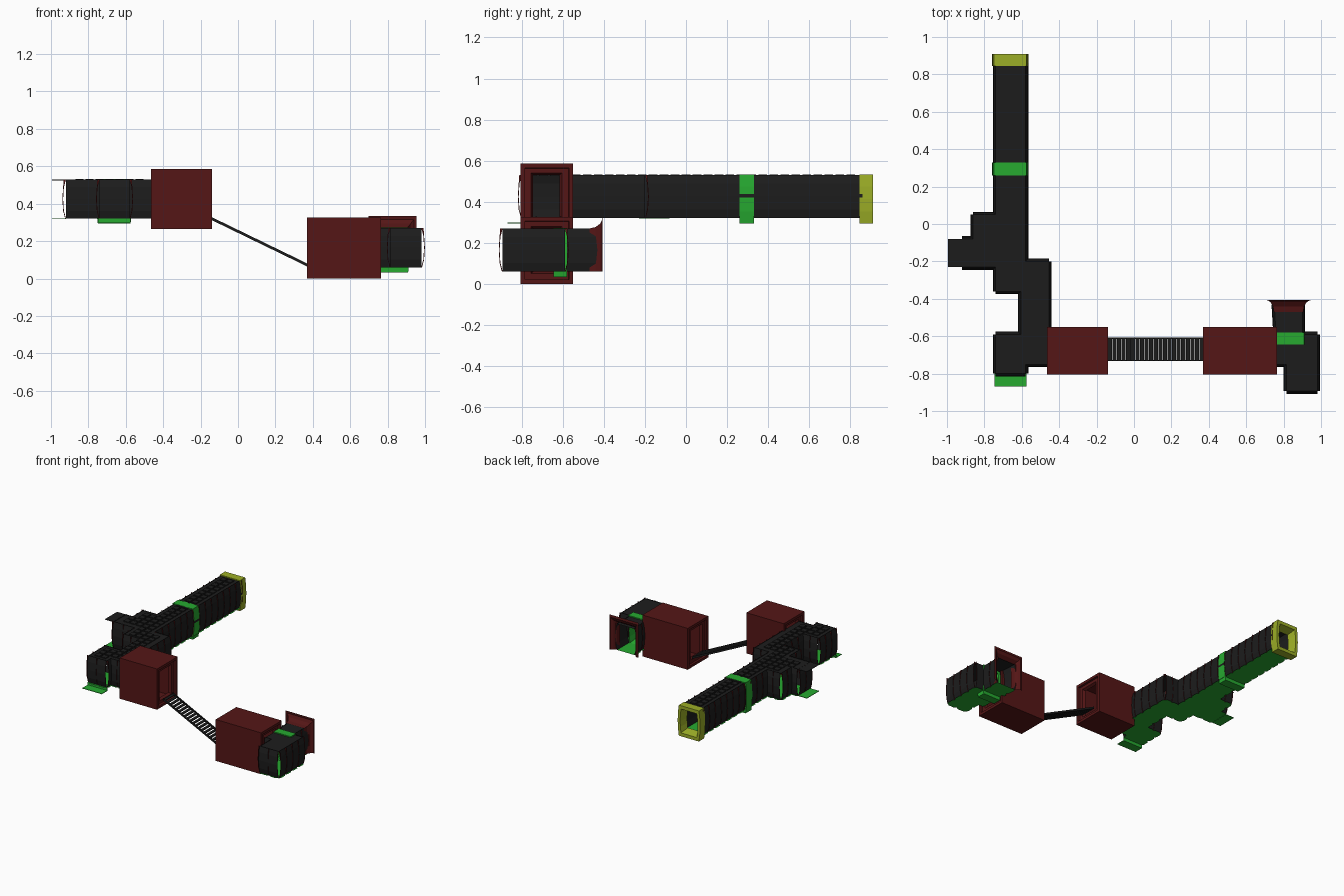
import bpy, bmesh
from mathutils import Vector

if "Cube" in bpy.data.objects:
    bpy.data.objects.remove(bpy.data.objects["Cube"])


def mat(name, c):
    m = bpy.data.materials.new(name)
    m.diffuse_color = (*c, 1)
    m.use_nodes = True
    m.node_tree.nodes["Principled BSDF"].inputs["Base Color"].default_value = m.diffuse_color
    return m


BLACK = mat("black_metal", (0.012, 0.012, 0.012))
RED = mat("dark_red", (0.09, 0.008, 0.008))
GREEN = mat("green_glow", (0.02, 0.4, 0.03))
LIME = mat("lime_glow", (0.33, 0.42, 0.02))


def finish(bm, name, *mats):
    me = bpy.data.meshes.new(name)
    bm.to_mesh(me)
    bm.free()
    for m in mats:
        me.materials.append(m)
    ob = bpy.data.objects.new(name, me)
    bpy.context.collection.objects.link(ob)
    return ob


def box(bm, x0, x1, y0, y1, z0, z1):
    vs = bmesh.ops.create_cube(bm, size=1)["verts"]
    for v in vs:
        v.co = ((x0 + x1) / 2 + v.co.x * (x1 - x0),
                (y0 + y1) / 2 + v.co.y * (y1 - y0),
                (z0 + z1) / 2 + v.co.z * (z1 - z0))


def face(bm, pts, mi=0):
    f = bm.faces.new([bm.verts.new(p) for p in pts])
    f.material_index = mi


def inside(x, y, poly):
    hit = False
    for (ax, ay), (bx, by) in zip(poly, poly[1:] + poly[:1]):
        if (ay > y) != (by > y) and x < ax + (y - ay) * (bx - ax) / (by - ay):
            hit = not hit
    return hit


PROFILE = [(0, 0), (0.2, 0.011), (0.5, 0.015), (0.8, 0.011), (1, 0)]


def tunnel(name, poly, open_edges, z0, z1):
    # bulged wall panels with projecting ribs
    wall = bmesh.new()
    floor = bmesh.new()
    for i, (a, b) in enumerate(zip(poly, poly[1:] + poly[:1])):
        if i in open_edges:
            continue
        a, b = Vector((*a, 0)), Vector((*b, 0))
        d = (b - a).normalized()
        n = Vector((-d.y, d.x, 0))
        count = max(1, round((b - a).length / 0.075))

        def pt(s, k, extra=0.0):
            t, o = PROFILE[k]
            p = a.lerp(b, s / count) + n * (o + extra)
            p.z = z0 + t * (z1 - z0)
            return p

        for s in range(count):
            for k in range(4):
                face(wall, (pt(s, k), pt(s, k + 1), pt(s + 1, k + 1), pt(s + 1, k)))
            e0, e1 = pt(s, 0), pt(s + 1, 0)
            m0, m1 = pt(s + 0.2, 0) + n * 0.012, pt(s + 0.8, 0) + n * 0.012
            face(floor, (e0, m0, m1, e1))
        for s in range(count + 1):
            for k in range(4):
                e = [0.004, 0.004, 0.004, 0.004, 0.012]
                face(wall, (pt(s, k), pt(s, k + 1), pt(s, k + 1, e[k + 1]), pt(s, k, e[k])), 1)
    finish(wall, name + "_walls", BLACK, RED)
    # floor plate
    face(floor, [(x, y, z0) for x, y in reversed(poly)])
    finish(floor, name + "_floor", GREEN)
    # roof plate with raised square pads
    roof = bmesh.new()
    face(roof, [(x, y, z1 - 0.005) for x, y in poly])
    p = 0.0535
    for i in range(-20, 21):
        for j in range(-20, 21):
            x, y = -0.66 + (i + 0.5) * p, j * p
            h = 0.021
            if all(inside(x + u, y + v, poly) for u in (-h, h) for v in (-h, h)):
                box(roof, x - h, x + h, y - h, y + h, z1 - 0.005, z1 + 0.002)
    finish(roof, name + "_roof", BLACK)


upper = [(-0.74, 0.86), (-0.58, 0.86), (-0.58, -0.20), (-0.455, -0.20), (-0.455, -0.60),
         (-0.455, -0.75), (-0.58, -0.75), (-0.58, -0.80), (-0.74, -0.80), (-0.74, -0.59),
         (-0.605, -0.59), (-0.605, -0.36), (-0.74, -0.36), (-0.74, -0.23), (-0.92, -0.23),
         (-0.92, -0.08), (-0.86, -0.08), (-0.86, 0.05), (-0.74, 0.05)]
tunnel("upper_tunnel", upper, {0, 4}, 0.32, 0.53)

lower = [(0.75, -0.43), (0.90, -0.43), (0.90, -0.59), (0.98, -0.59), (0.98, -0.893),
         (0.815, -0.893), (0.815, -0.75), (0.76, -0.75), (0.76, -0.60)]
tunnel("lower_tunnel", lower, {0, 7}, 0.06, 0.27)

# floor and roof lips beyond the side branch
for nm, z, m in (("branch_floor_lip", 0.32, GREEN), ("branch_roof_lip", 0.527, BLACK)):
    bm = bmesh.new()
    box(bm, -0.995, -0.92, -0.23, -0.08, z - 0.002, z + 0.002)
    finish(bm, nm, m)

# green doorstep at the front stub
bm = bmesh.new()
box(bm, -0.745, -0.575, -0.87, -0.80, 0.295, 0.299)
box(bm, -0.745, -0.575, -0.803, -0.80, 0.295, 0.32)
finish(bm, "front_doorstep", GREEN)


def ring(name, cx, y0, y1, z0, z1, hw, m):
    # bulged door frame with a tapered opening
    zc, hh = (z0 + z1) / 2, (z1 - z0) / 2
    shape = [(-0.9, -1), (0.9, -1), (0.98, -0.5), (1, 0), (0.98, 0.5), (0.9, 1),
             (-0.9, 1), (-0.98, 0.5), (-1, 0), (-0.98, -0.5)]
    bm = bmesh.new()
    loops = []
    for y, s in ((y0, 1), (y1, 1), (y1, 0.78), (y0, 0.62)):
        loops.append([bm.verts.new((cx + u * hw * s, y, zc + v * hh * s)) for u, v in shape])
    for k in range(4):
        A, B = loops[k], loops[(k + 1) % 4]
        for i in range(10):
            j = (i + 1) % 10
            bm.faces.new((A[i], A[j], B[j], B[i]))
    bmesh.ops.recalc_face_normals(bm, faces=bm.faces)
    finish(bm, name, m)


ring("middle_door_frame", -0.662, 0.26, 0.33, 0.293, 0.533, 0.097, GREEN)
ring("end_door_frame", -0.662, 0.845, 0.91, 0.293, 0.533, 0.097, LIME)
ring("lower_door_frame", 0.835, -0.645, -0.58, 0.033, 0.273, 0.083, GREEN)


def room(name, x0, x1, z0, z1, dz0, dz1):
    # hollow box with stepped doorways at both ends
    bm = bmesh.new()
    y0, y1 = -0.805, -0.55
    steps = [(0, y0, y1, z0, z1), (0, y0 + 0.02, y1 - 0.02, z0 + 0.02, z1 - 0.02),
             (0.015, y0 + 0.022, y1 - 0.022, z0 + 0.022, z1 - 0.022),
             (0.015, -0.755, -0.605, dz0 - 0.01, dz1 + 0.01),
             (0.035, -0.745, -0.615, dz0, dz1)]
    loops = []
    for end in (0, 1):
        seq = []
        for d, a, b, c, e in steps:
            x = x0 + d if end == 0 else x1 - d
            seq.append([bm.verts.new((x, *q)) for q in ((a, c), (b, c), (b, e), (a, e))])
        loops += seq[::-1] if end == 0 else seq
    for A, B in zip(loops, loops[1:]):
        for i in range(4):
            j = (i + 1) % 4
            bm.faces.new((A[i], A[j], B[j], B[i]))
    bmesh.ops.recalc_face_normals(bm, faces=bm.faces)
    finish(bm, name, RED)


room("upper_room", -0.465, -0.14, 0.265, 0.585, 0.32, 0.53)
room("lower_room", 0.37, 0.765, 0.0, 0.325, 0.06, 0.27)

# open stairs between the rooms
bm = bmesh.new()
N = 21
for i in range(N):
    x = -0.14 + 0.515 * i / N
    z = 0.322 - 0.25 * (i + 0.5) / N
    box(bm, x, x + 0.022, -0.73, -0.61, z - 0.004, z + 0.002)
finish(bm, "stair_treads", BLACK)
bm = bmesh.new()
for y in (-0.732, -0.614):
    box(bm, -0.14, 0.375, y, y + 0.006, 0, 0.016)
for v in bm.verts:
    v.co.z += 0.312 - 0.25 * (v.co.x + 0.14) / 0.515
finish(bm, "stair_rails", BLACK)

# flared mouth of the lower tunnel
bm = bmesh.new()
rows = []
for y, o in ((-0.47, 0), (-0.44, 0.005), (-0.418, 0.018), (-0.407, 0.035), (-0.41, 0.049)):
    top = 0.27 + o * 1.3
    rows.append([bm.verts.new(p) for p in (
        (0.748 - o, y, 0.06), (0.748 - o, y, 0.165), (0.748 - o, y, top),
        (0.905 + o, y, top), (0.905 + o, y, 0.165), (0.905 + o, y, 0.06))])
for A, B in zip(rows, rows[1:]):
    for i in range(5):
        bm.faces.new((A[i], A[i + 1], B[i + 1], B[i]))
finish(bm, "flared_mouth", RED)
